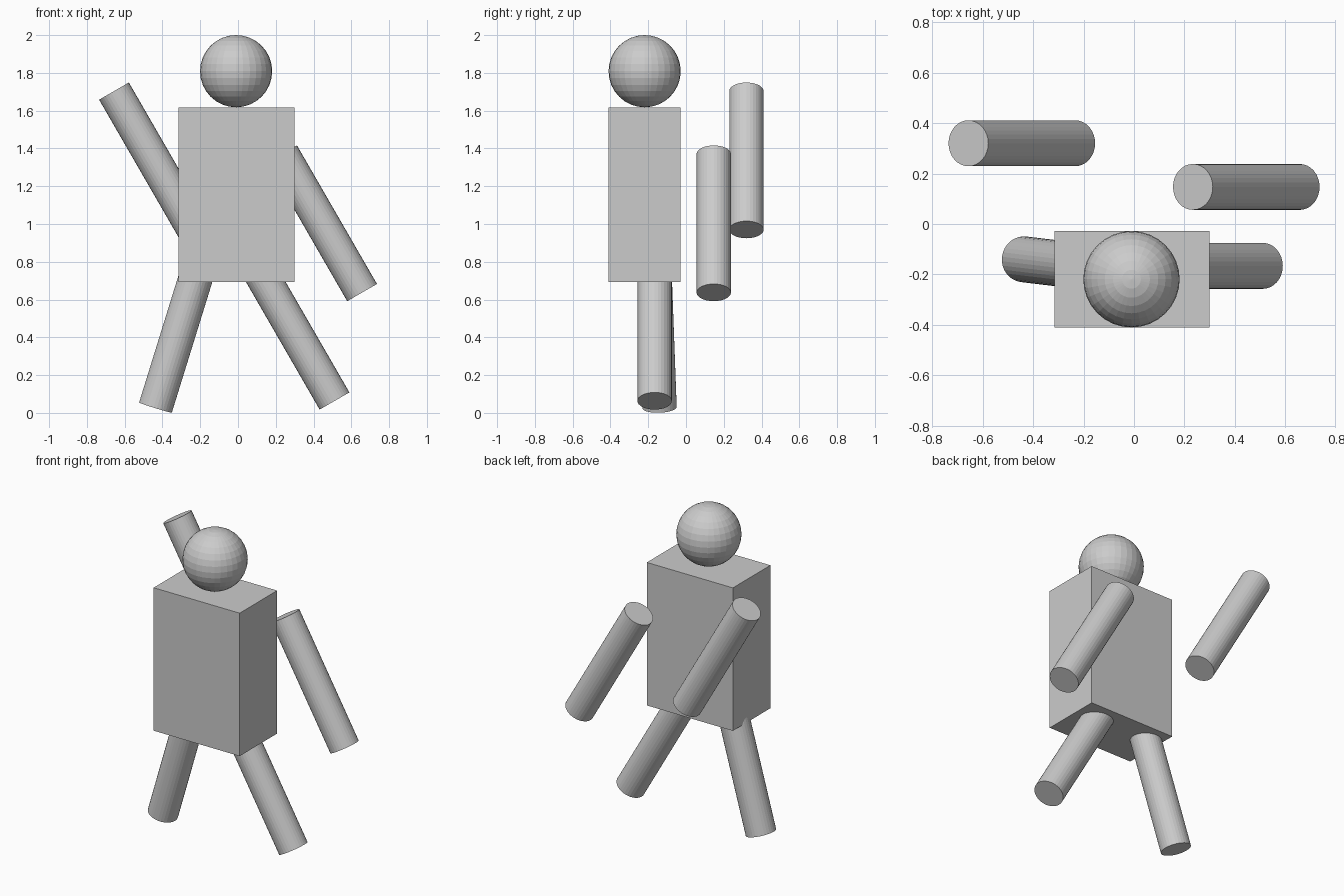
import bpy
from mathutils import Vector

if "Cube" in bpy.data.objects:
    bpy.data.objects.remove(bpy.data.objects["Cube"])

LIMB_RADIUS = 0.091
LIMB_LENGTH = 0.847


def limb(name, end, direction):
    """Cylinder running from the centre of its lower cap along a direction."""
    axis = Vector(direction).normalized()
    bpy.ops.mesh.primitive_cylinder_add(
        vertices=32, radius=LIMB_RADIUS, depth=LIMB_LENGTH,
        location=Vector(end) + axis * LIMB_LENGTH / 2,
        rotation=axis.to_track_quat('Z', 'Y').to_euler())
    bpy.context.object.name = name


# Head
bpy.ops.mesh.primitive_uv_sphere_add(segments=32, ring_count=16, radius=0.191,
                                     location=(-0.01, -0.219, 1.809))
bpy.context.object.name = "head"

# Torso
bpy.ops.mesh.primitive_cube_add(size=1, location=(-0.008, -0.219, 1.155))
torso = bpy.context.object
torso.name = "torso"
torso.scale = (0.614, 0.382, 0.922)

# Arms and legs, mostly leaning 30 degrees in the front plane
LEAN = (-0.5, 0, 0.866)
limb("raised_arm", (-0.233, 0.32, 0.97), LEAN)
limb("lowered_arm", (0.657, 0.147, 0.637), LEAN)
limb("left_leg", (0.511, -0.166, 0.063), LEAN)
limb("right_leg", (-0.437, -0.14, 0.028), (0.31, -0.037, 1))
